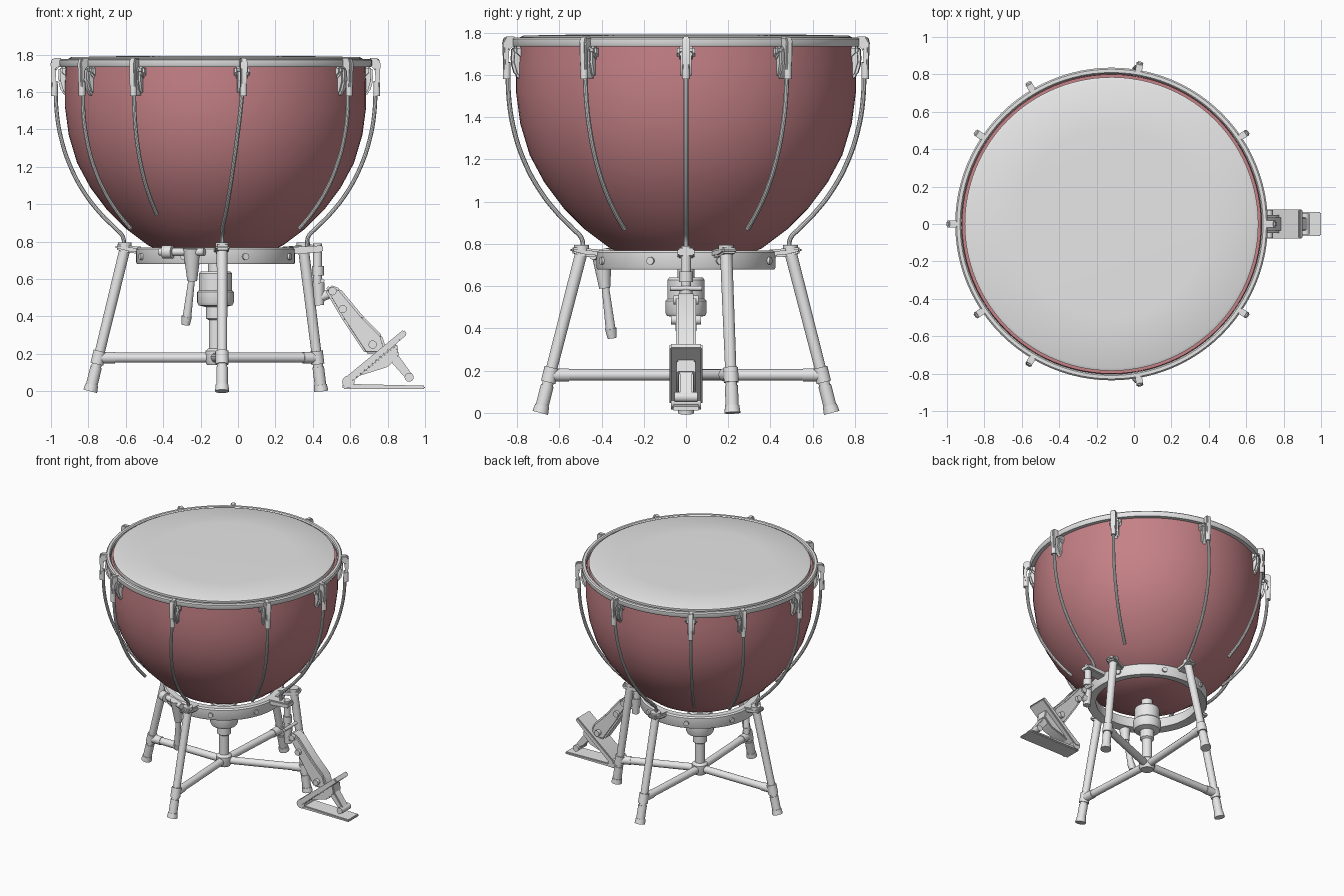
import bpy, bmesh, math
from mathutils import Vector, Matrix

cube = bpy.data.objects.get("Cube")
if cube:
    bpy.data.objects.remove(cube)

CX = -0.12  # drum axis


def material(name, rgb):
    m = bpy.data.materials.new(name)
    m.use_nodes = True
    m.diffuse_color = (*rgb, 1)
    m.node_tree.nodes["Principled BSDF"].inputs["Base Color"].default_value = (*rgb, 1)
    return m


RED = material("dusty red", (0.56, 0.22, 0.24))
GREY = material("light grey", (0.8, 0.8, 0.8))


def add(name, mesh, mat):
    mesh.materials.clear()
    mesh.materials.append(mat)
    for p in mesh.polygons:
        p.use_smooth = True
    mesh.set_sharp_from_angle(angle=math.radians(35))
    ob = bpy.data.objects.new(name, mesh)
    bpy.context.collection.objects.link(ob)
    return ob


def finish(name, bm, mat):
    bmesh.ops.recalc_face_normals(bm, faces=bm.faces)
    mesh = bpy.data.meshes.new(name)
    bm.to_mesh(mesh)
    bm.free()
    return add(name, mesh, mat)


def polar(r, deg, z):
    a = math.radians(deg)
    return Vector((CX + r * math.cos(a), r * math.sin(a), z))


def lathe(name, profile, mat=GREY, closed=False, steps=96):
    """Spin an (r, z) profile round the drum axis."""
    bm = bmesh.new()
    vs = [bm.verts.new((CX + r, 0, z)) for r, z in profile]
    es = [bm.edges.new(p) for p in zip(vs, vs[1:])]
    if closed:
        es.append(bm.edges.new((vs[-1], vs[0])))
    bmesh.ops.spin(bm, geom=vs + es, cent=(CX, 0, 0), axis=(0, 0, 1),
                   angle=math.tau, steps=steps, use_duplicate=False)
    bmesh.ops.remove_doubles(bm, verts=bm.verts, dist=0.0005)
    return finish(name, bm, mat)


def rod(name, a, b, r1, r2=None, sides=20):
    """Straight round bar from a to b."""
    a, b = Vector(a), Vector(b)
    d = b - a
    m = Matrix.Translation((a + b) / 2) @ d.to_track_quat('Z', 'Y').to_matrix().to_4x4()
    bm = bmesh.new()
    bmesh.ops.create_cone(bm, cap_ends=True, segments=sides, radius1=r1,
                          radius2=r1 if r2 is None else r2, depth=d.length, matrix=m)
    return finish(name, bm, GREY)


def prism(name, pts, width, frame=Matrix(), bevel=0.006):
    """Side outline in (x, z), given a width along y."""
    bm = bmesh.new()
    f = bm.faces.new([bm.verts.new((x, -width / 2, z)) for x, z in pts])
    ext = bmesh.ops.extrude_face_region(bm, geom=[f])
    bmesh.ops.translate(bm, vec=(0, width, 0),
                        verts=[v for v in ext["geom"] if isinstance(v, bmesh.types.BMVert)])
    if bevel:
        bmesh.ops.bevel(bm, geom=bm.edges[:], offset=bevel, segments=2,
                        affect='EDGES', clamp_overlap=True)
    bmesh.ops.transform(bm, matrix=frame, verts=bm.verts)
    return finish(name, bm, GREY)


def wire(name, pts, radius):
    """Smooth bent rod through the points."""
    cu = bpy.data.curves.new(name, 'CURVE')
    cu.dimensions = '3D'
    cu.bevel_depth, cu.bevel_resolution, cu.use_fill_caps = radius, 3, True
    cu.resolution_u = 6
    sp = cu.splines.new('BEZIER')
    sp.bezier_points.add(len(pts) - 1)
    for bp, p in zip(sp.bezier_points, pts):
        bp.co = p
        bp.handle_left_type = bp.handle_right_type = 'AUTO'
    tmp = bpy.data.objects.new(name, cu)
    mesh = bpy.data.meshes.new_from_object(tmp)
    bpy.data.objects.remove(tmp)
    return add(name, mesh, GREY)


def radial(deg):
    """Frame whose x axis points outward from the drum axis."""
    return Matrix.Translation((CX, 0, 0)) @ Matrix.Rotation(math.radians(deg), 4, 'Z')


# Kettle bowl, drum head and hoop
lathe("bowl", [(0, 0.70), (0.12, 0.705), (0.24, 0.725), (0.36, 0.78), (0.48, 0.87),
               (0.58, 0.97), (0.67, 1.09), (0.74, 1.22), (0.785, 1.37), (0.805, 1.52),
               (0.805, 1.65), (0.80, 1.755), (0.785, 1.755)], RED)
lathe("head", [(0, 1.793), (0.5, 1.792), (0.77, 1.787), (0.785, 1.78), (0.785, 1.745), (0.77, 1.74)])
lathe("hoop", [(0.803, 1.735), (0.83, 1.735), (0.836, 1.745), (0.836, 1.77),
               (0.828, 1.778), (0.81, 1.778), (0.803, 1.77)], closed=True)

# Support ring under the bowl
lathe("support_ring", [(0.36, 0.69), (0.42, 0.68), (0.425, 0.69), (0.425, 0.76),
                       (0.415, 0.77), (0.37, 0.77)], closed=True)
for k in range(8):
    rod("ring_bolt", polar(0.41, 22 + 45 * k, 0.72), polar(0.437, 22 + 45 * k, 0.72), 0.018)

# Tension lugs and rods: lug angle, rod end angle, height where the rod stops
LONG = [(0.855, 1.66), (0.85, 1.5), (0.825, 1.35), (0.775, 1.2), (0.70, 1.06),
        (0.61, 0.945), (0.535, 0.87)]
lugs = [(0, 0, True), (180, 180, True)]
for s in (1, -1):
    lugs += [(34 * s, 33 * s, False), (80 * s, 86 * s, True),
             (120.6 * s, 121 * s, False), (146 * s, 148 * s, False)]
for a, end, full in lugs:
    fr = radial(a)
    prism("lug_claw", [(0.82, 1.745), (0.82, 1.782), (0.87, 1.782), (0.882, 1.76), (0.876, 1.62),
                       (0.858, 1.62), (0.852, 1.72)], 0.036, fr)
    prism("lug_mount", [(0.79, 1.735), (0.838, 1.735), (0.842, 1.66), (0.825, 1.60), (0.79, 1.57)],
          0.05, fr, 0.012)
    prism("lug_shoulder", [(0.79, 1.74), (0.832, 1.74), (0.832, 1.70), (0.79, 1.66)], 0.085, fr, 0.012)
    rod("lug_nut", polar(0.862, a, 1.58), polar(0.862, a, 1.65), 0.018)
    path = LONG + [(0.495, 0.825), (0.49, 0.77)] if full else LONG
    if abs(a) == 120.6:
        path = LONG[:-1]
    n = len(LONG) - 1
    wire("tension_rod", [polar(r, a + (end - a) * min(1, i / n), z)
                         for i, (r, z) in enumerate(path)], 0.0115)

# Hub column
lathe("hub_column", [(0, 0.14), (0.045, 0.14), (0.055, 0.16), (0.055, 0.215), (0.036, 0.23),
                     (0.036, 0.38), (0.05, 0.39), (0.05, 0.45), (0.09, 0.46), (0.098, 0.475),
                     (0.098, 0.53), (0.088, 0.54), (0.088, 0.63), (0.08, 0.64),
                     (0.04, 0.64), (0.04, 0.71), (0, 0.71)], steps=40)

# Four splayed legs with cross bars, feet and ring brackets
hub = Vector((CX, 0, 0.18))
for top, foot in [((-0.605, 0), (-0.79, 0)), ((-0.085, -0.495), (-0.085, -0.69)),
                  ((-0.085, 0.495), (-0.085, 0.69)), ((0.35, 0.19), (0.445, 0.22))]:
    t, f = Vector((*top, 0.76)), Vector((*foot, 0))

    def at(z):
        return f.lerp(t, z / 0.76)
    rod("leg", at(0.02), t, 0.026, 0.029)
    rod("leg_joint", at(0.145), at(0.215), 0.035)
    rod("leg_sleeve", at(0.03), at(0.13), 0.031)
    rod("foot", at(0), at(0.035), 0.038, 0.034)
    joint = at(0.18)
    rod("cross_bar", hub, joint, 0.027)
    rod("bar_collar", hub.lerp(joint, 0.86), joint, 0.031)
    out = Vector((t.x - CX, t.y, 0))
    fr = radial(math.degrees(math.atan2(out.y, out.x)))
    r = out.length
    prism("leg_bracket", [(0.39, 0.735), (0.39, 0.772), (r + 0.05, 0.785), (r + 0.05, 0.758),
                          (r - 0.02, 0.74)], 0.075, fr, 0.009)
    rod("bracket_cap", t, t + Vector((0, 0, 0.035)), 0.036)

# Tuning handle and its gear housing on the ring
rod("handle_cup", (-0.245, -0.385, 0.59), (-0.245, -0.40, 0.765), 0.026, 0.05)
rod("handle_arm", (-0.275, -0.355, 0.38), (-0.245, -0.385, 0.62), 0.024, 0.017)
rod("handle_tip", (-0.28, -0.35, 0.355), (-0.274, -0.356, 0.40), 0.022, 0.028)
rod("handle_shaft", (-0.42, -0.34, 0.745), (-0.18, -0.44, 0.745), 0.02)
rod("handle_knob", (-0.40, -0.36, 0.745), (-0.35, -0.38, 0.745), 0.035)

# Pedal post hanging from the ring
prism("post_bracket", [(0.27, 0.73), (0.27, 0.77), (0.455, 0.78), (0.455, 0.745)], 0.08)
rod("pedal_post", (0.425, 0, 0.56), (0.425, 0, 0.79), 0.024)
rod("post_collar", (0.428, 0, 0.62), (0.428, 0, 0.67), 0.032)
rod("post_socket", (0.435, 0, 0.46), (0.43, 0, 0.58), 0.026, 0.032)
rod("post_pin", (0.45, -0.075, 0.59), (0.45, 0.075, 0.59), 0.012)
rod("post_link", (0.435, 0, 0.50), (0.51, 0, 0.53), 0.025)

# Pedal arm, treadle and base
prism("pedal_arm", [(0.465, 0.54), (0.49, 0.57), (0.545, 0.55), (0.67, 0.40), (0.77, 0.30),
                    (0.80, 0.20), (0.68, 0.20), (0.56, 0.38)], 0.095, bevel=0.012)
for x, z, w in [(0.505, 0.535, 0.12), (0.56, 0.44, 0.14), (0.72, 0.25, 0.15)]:
    rod("arm_pin", (x, -w / 2, z), (x, w / 2, z), 0.022)
prism("treadle", [(0.565, 0.045), (0.575, 0.075), (0.885, 0.33), (0.905, 0.305), (0.60, 0.04)], 0.155)
prism("treadle_rib", [(0.64, 0.08), (0.85, 0.255), (0.86, 0.19), (0.80, 0.13)], 0.09)
prism("heel_strut", [(0.78, 0.20), (0.83, 0.23), (0.935, 0.085), (0.905, 0.06)], 0.07)
rod("strut_roller", (0.915, -0.055, 0.075), (0.915, 0.055, 0.075), 0.024)
rod("treadle_hinge", (0.59, -0.072, 0.05), (0.59, 0.072, 0.05), 0.033)
prism("pedal_base", [(0.56, 0.012), (0.56, 0.04), (1.0, 0.03), (1.0, 0.012)], 0.13)
